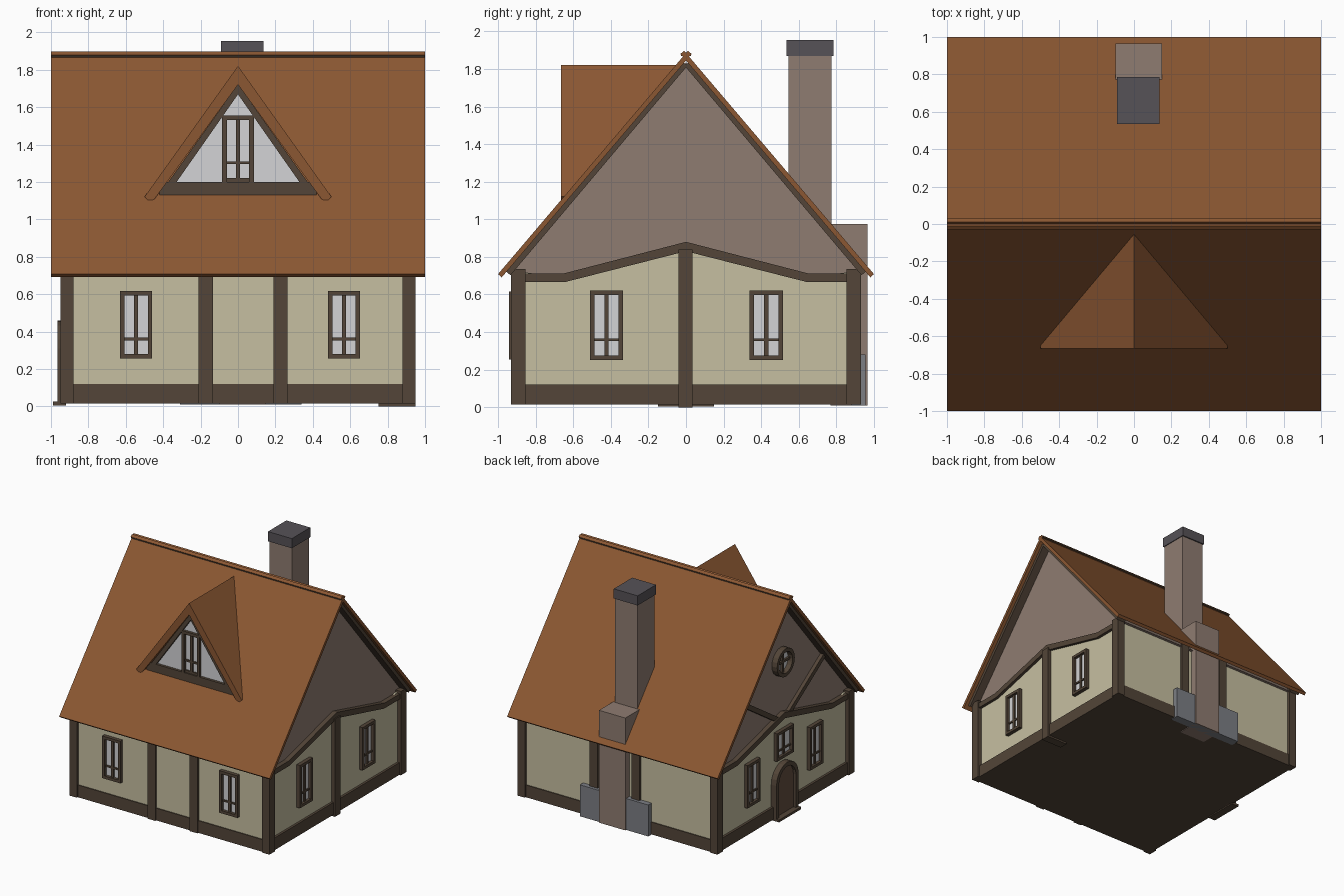
import bpy, bmesh, math
from mathutils import Vector

if "Cube" in bpy.data.objects:
    bpy.data.objects.remove(bpy.data.objects["Cube"])


def material(name, r, g, b):
    m = bpy.data.materials.new(name)
    lin = [((c / 255 + 0.055) / 1.055) ** 2.4 for c in (r, g, b)]
    m.diffuse_color = (*lin, 1)
    m.use_nodes = True
    m.node_tree.nodes["Principled BSDF"].inputs["Base Color"].default_value = m.diffuse_color
    return m


CREAM = material("cream plaster", 198, 191, 161)
WOOD = material("dark timber", 83, 69, 56)
ROOF = material("orange brown roof", 139, 87, 50)
BROWN = material("grey brown cladding", 143, 124, 113)
GLASS = material("pale glass", 212, 212, 214)
CAP = material("dark slate", 86, 82, 87)
STONE = material("blue grey stone", 124, 126, 132)
DOOR = material("door wood", 98, 77, 63)


def build(name, mat, prisms):
    """Each prism is (axis, lo, hi, outline); outline is (y,z), (x,z) or (x,y)."""
    bm = bmesh.new()
    for axis, lo, hi, pts in prisms:
        def place(p, d):
            return {"x": (d, p[0], p[1]), "y": (p[0], d, p[1]), "z": (p[0], p[1], d)}[axis]
        a = [bm.verts.new(place(p, lo)) for p in pts]
        b = [bm.verts.new(place(p, hi)) for p in pts]
        bm.faces.new(a)
        bm.faces.new(b[::-1])
        for i in range(len(pts)):
            j = (i + 1) % len(pts)
            bm.faces.new((a[j], a[i], b[i], b[j]))
    bmesh.ops.recalc_face_normals(bm, faces=bm.faces)
    me = bpy.data.meshes.new(name)
    bm.to_mesh(me)
    bm.free()
    me.materials.append(mat)
    ob = bpy.data.objects.new(name, me)
    bpy.context.collection.objects.link(ob)
    return ob


def rect(u0, v0, u1, v1):
    return [(u0, v0), (u1, v0), (u1, v1), (u0, v1)]


def strip(p, q, t):
    """Rectangle of thickness t along the line p-q."""
    p, q = Vector(p), Vector(q)
    d = (q - p).normalized()
    n = Vector((-d.y, d.x)) * t / 2
    return [tuple(v) for v in (p + n, q + n, q - n, p - n)]


def sym(pts):
    """Mirror a half outline that runs from the centre line outward and back."""
    return pts + [(-u, v) for u, v in reversed(pts) if abs(u) > 1e-6]


def window(name, axis, face, c, w, z0, z1):
    s = math.copysign(1, face)
    h, f = w / 2, 0.024
    build(name + "_glass", GLASS, [(axis, face - s * .01, face + s * .007,
                                    rect(c - h + .01, z0 + .01, c + h - .01, z1 - .01))])
    zb = z0 + 0.29 * (z1 - z0)
    outer = [rect(c - h, z0, c - h + f, z1), rect(c + h - f, z0, c + h, z1),
             rect(c - h + f, z0, c + h - f, z0 + f), rect(c - h + f, z1 - f, c + h - f, z1)]
    inner = [rect(c - .011, z0 + f, c + .011, z1 - f),
             rect(c - h + f, zb - .007, c + h - f, zb + .007)]
    build(name + "_frame", WOOD,
          [(axis, face - s * .01, face + s * .032, r) for r in outer] +
          [(axis, face - s * .01, face + s * .018, r) for r in inner])


# walls, with a raised gable edge on both ends
build("walls", CREAM, [("x", -.915, .915, [(-.91, .03), (.91, .03), (.91, .725), (.65, .69),
                                           (0, .855), (-.65, .69), (-.91, .725)])])
build("attic_gables", BROWN, [("x", -.90, .90, [(-.93, .71), (-.65, .685), (0, .85), (.65, .685),
                                                (.93, .71), (0, 1.835)])])
build("base_beam", WOOD, [("z", .015, .12, rect(-.935, -.918, .935, .918))])

# timber posts
posts = [("z", .015, .735, rect(sx * .88, sy * .855, sx * .95, sy * .93))
         for sx in (-1, 1) for sy in (-1, 1)]
posts += [("z", .015, .735, rect(x, s * .90, x + .075, s * .93))
          for x in (-.21, .19) for s in (-1, 1)]
build("timber_posts", WOOD, posts)
build("side_centre_post", WOOD, [("z", 0, .84, rect(.90, -.04, .95, .035)),
                                 ("z", 0, .016, rect(.75, -.04, .95, .035))])

# bent beams under each gable
lo = [(0, .83), (.64, .667), (.88, .667)]
hi = [(.88, .712), (.65, .712), (0, .88)]
bent = [("x", s * .89, s * .94, [(m * y, z) for y, z in lo + hi]) for s in (-1, 1) for m in (-1, 1)]
build("gable_beams", WOOD, bent)

# main roof: two slabs crossing at the ridge, bargeboards below
for s, side in ((-1, "front"), (1, "back")):
    build("roof_" + side, ROOF, [("x", -1, 1, strip((s * .99, .70), (-s * .02, 1.888), .026))])
    build("bargeboards_" + side, WOOD,
          [("x", e * .885, e * .97, strip((s * .945, .712), (s * .004, 1.826), .03)) for e in (-1, 1)])
build("ridge_strip", WOOD, [("x", -.998, .998, rect(-.027, 1.868, .027, 1.882))])

# wall windows
for i, x in enumerate((-.545, .567)):
    window(f"front_window_{i + 1}", "y", -.91, x, .173, .255, .617)
for i, y in enumerate((-.423, .427)):
    window(f"right_window_{i + 1}", "x", .915, y, .176, .252, .62)
    window(f"left_window_{i + 1}", "x", -.915, y, .176, .252, .62)
window("window_over_door", "x", -.915, 0, .23, .50, .74)


# arched door on the left side
def arch(r, top, n=10):
    c = top - r
    return [(r, .015)] + [(r * math.cos(math.pi * i / n), c + r * math.sin(math.pi * i / n))
                          for i in range(n + 1)] + [(-r, .015)]


build("door", DOOR, [("x", -.94, -.90, arch(.125, .435))])
build("door_frame", WOOD, [("x", -.965, -.90, arch(.15, .46) + arch(.115, .425)[::-1])])
build("door_step", WOOD, [("z", .005, .025, rect(-.99, -.15, -.92, .15))])


# round attic window and braces on the left gable
def ring(r, i, n=20):
    a = 2 * math.pi * i / n
    return (r * math.cos(a), 1.31 + r * math.sin(a))


build("round_window_glass", GLASS, [("x", -.907, -.89, [ring(.10, i) for i in range(20)])])
build("round_window_frame", WOOD,
      [("x", -.95, -.89, [ring(.12, i), ring(.12, i + 1), ring(.09, i + 1), ring(.09, i)])
       for i in range(20)] +
      [("x", -.925, -.89, rect(-.01, 1.215, .01, 1.405)),
       ("x", -.925, -.89, rect(-.095, 1.30, .095, 1.32))])
build("gable_braces", WOOD, [("x", -.93, -.89, strip((s * .06, .83), (s * .56, 1.16), .04))
                             for s in (-1, 1)])

# dormer: chevron roof, glass triangle, timber frame
build("dormer_roof", ROOF, [("y", -.665, -.03, [(-.445, 1.11), (-.475, 1.095), (-.5, 1.12), (0, 1.82),
                                                (.5, 1.12), (.475, 1.095), (.445, 1.11), (0, 1.72)])])
build("dormer_glass", GLASS, [("y", -.622, -.2, [(-.38, 1.16), (.38, 1.16), (0, 1.70)])])
side = [(0, 1.722), (.415, 1.14), (.33, 1.197), (0, 1.668)]
panes = [("y", -.645, -.6, r) for r in (
    rect(-.42, 1.13, .42, 1.2), side, [(-u, v) for u, v in side],
    rect(-.085, 1.2, -.06, 1.55), rect(.06, 1.2, .085, 1.55), rect(-.085, 1.53, .085, 1.556))]
panes += [("y", -.635, -.6, r) for r in (
    rect(-.012, 1.2, .012, 1.53), rect(-.06, 1.295, .06, 1.31), rect(-.06, 1.2, .06, 1.22))]
build("dormer_frame", WOOD, panes)

# chimney on the back
build("chimney_base", BROWN, [("z", .01, .975, rect(-.10, .77, .15, .966))])
build("chimney_stack", BROWN, [("z", .9, 1.88, rect(-.08, .545, .13, .775))])
build("chimney_cap", CAP, [("z", 1.87, 1.953, rect(-.09, .535, .137, .785))])
build("hearth_stones", STONE, [("z", .01, .28, rect(-.31, .88, .34, .955))])
